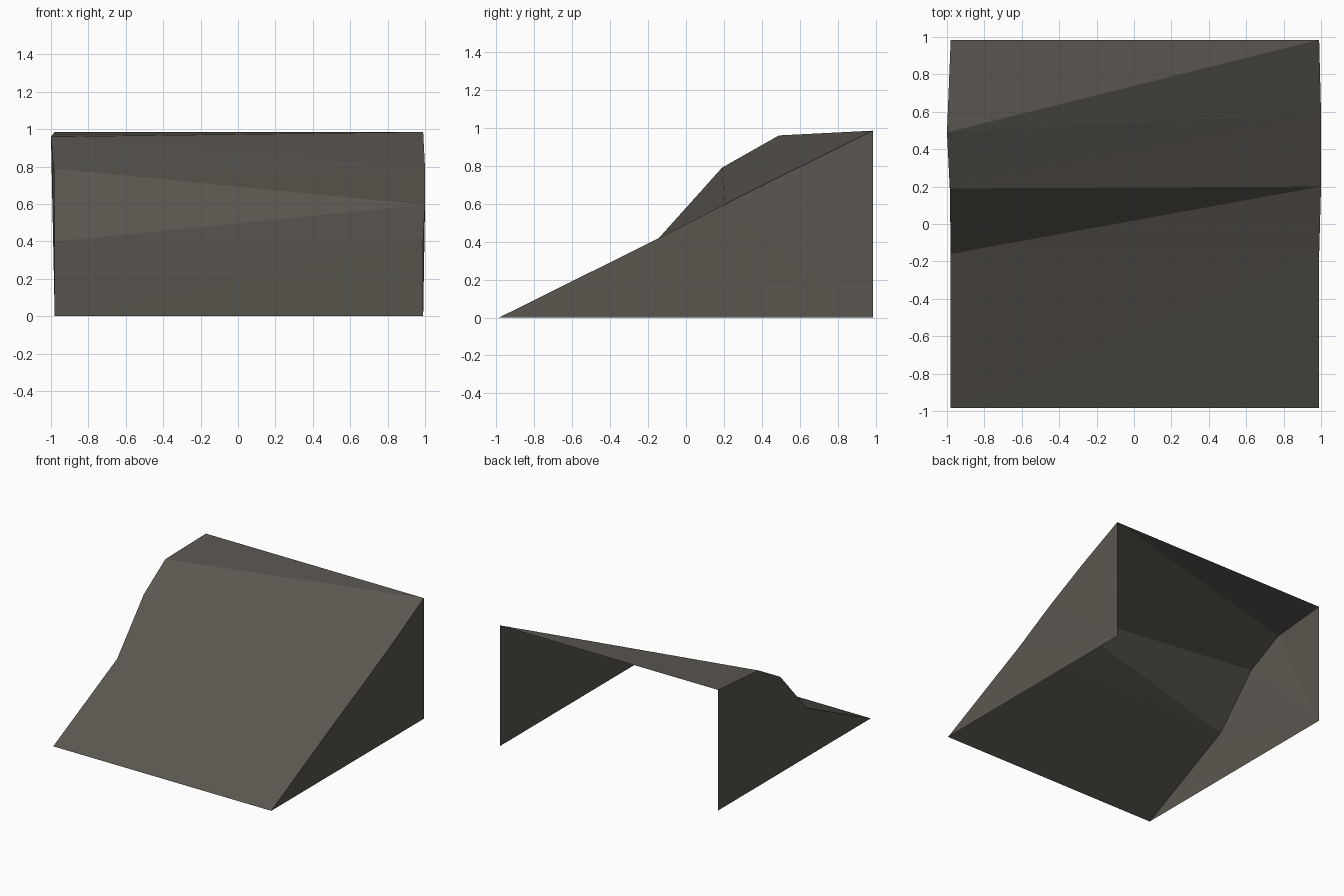
import bpy

cube = bpy.data.objects.get("Cube")
if cube:
    bpy.data.objects.remove(cube)

stone = bpy.data.materials.new("dark grey brown")
stone.use_nodes = True
colour = (0.105, 0.095, 0.08, 1)
stone.diffuse_color = colour
stone.node_tree.nodes["Principled BSDF"].inputs["Base Color"].default_value = colour

# Edge profiles from the front foot to the back crest
bulged_edge = [(-0.98, -0.985, 0), (-0.98, -0.16, 0.4), (-0.985, 0.19, 0.79),
               (-1, 0.49, 0.96), (-0.98, 0.985, 0.985)]
straight_edge = [(0.99, -0.985, 0), (0.99, -0.16, 0.41), (1, 0.2, 0.595),
                 (1, 0.59, 0.79), (0.99, 0.985, 0.985)]
count = len(bulged_edge)


def add_part(name, verts, faces):
    mesh = bpy.data.meshes.new(name)
    mesh.from_pydata(verts, [], faces)
    mesh.materials.append(stone)
    obj = bpy.data.objects.new(name, mesh)
    bpy.context.collection.objects.link(obj)
    return obj


# Sloping sheet: a triangle strip between the two edges
faces = []
for i in range(count - 1):
    faces.append((i, count + i, count + i + 1))
    faces.append((i, count + i + 1, i + 1))
add_part("slope_surface", bulged_edge + straight_edge, faces)


# Side walls: fans from the back bottom corner, open underneath and behind
def add_wall(name, edge, flip):
    corner = (edge[-1][0], edge[-1][1], 0)
    fan = [(count, i + 1, i) if flip else (count, i, i + 1)
           for i in range(count - 1)]
    add_part(name, edge + [corner], fan)


add_wall("right_side_wall", bulged_edge, True)
add_wall("left_side_wall", straight_edge, False)
